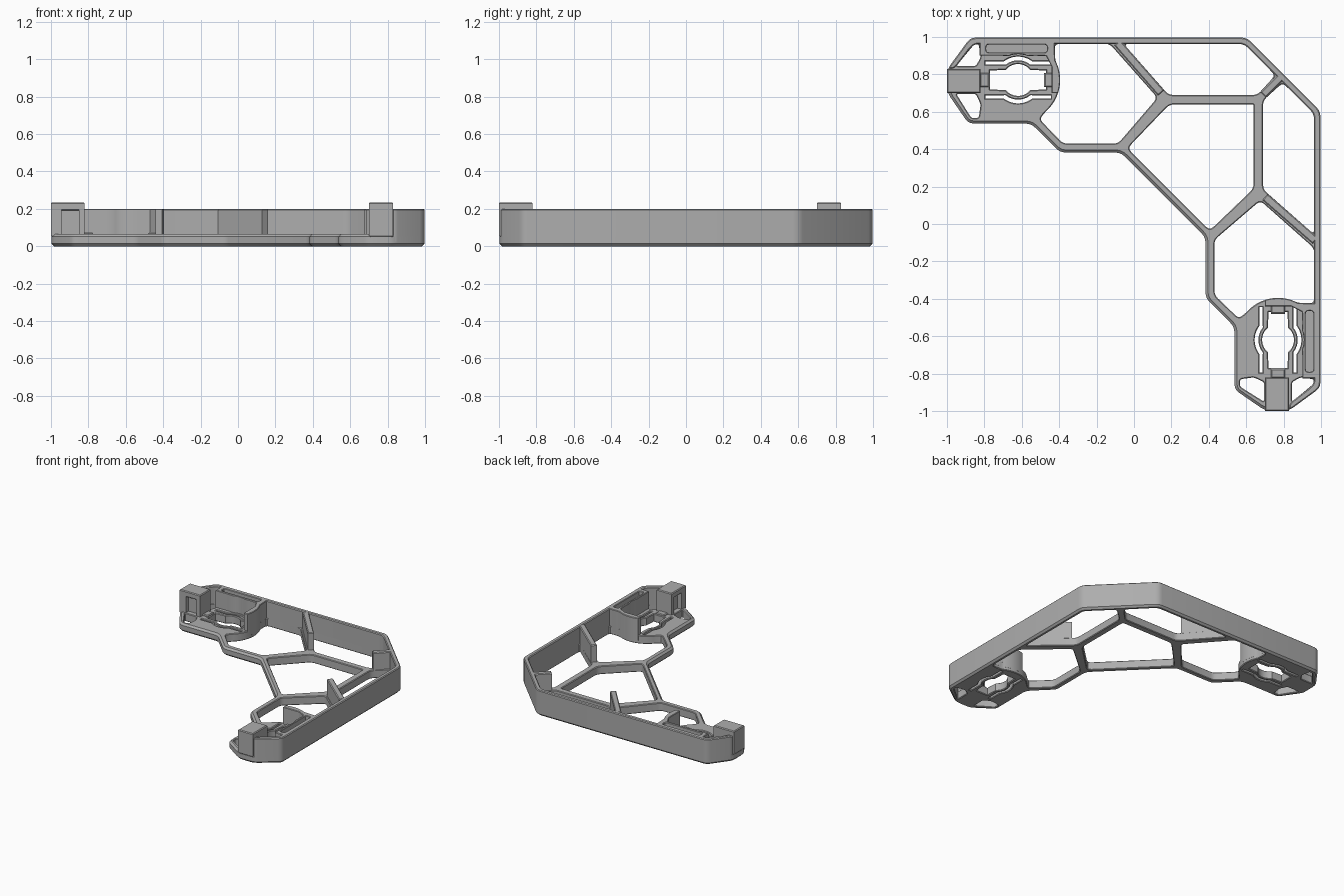
import bpy, bmesh, math
from mathutils import Vector

cube = bpy.data.objects.get("Cube")
if cube:
    bpy.data.objects.remove(cube, do_unlink=True)

grey = bpy.data.materials.new("plain grey")
grey.use_nodes = True
colour = (0.42, 0.42, 0.42, 1)
grey.diffuse_color = colour
grey.node_tree.nodes["Principled BSDF"].inputs["Base Color"].default_value = colour

FLOOR, WALL, CLIP = 0.065, 0.2, 0.235   # the three top levels
BASE = 0.02                            # upright parts start inside the frame
PAD = Vector((-0.62, 0.77))            # centre of the end pad


def swap(pts):
    """Reflect across the diagonal of the bracket."""
    return [(p[1], p[0]) for p in pts]


def mirrored(half):
    return half + swap(half)[::-1]


def rect(x0, x1, y0, y1):
    return [(x0, y0), (x1, y0), (x1, y1), (x0, y1)]


def from_pad(pts):
    return [(PAD.x + u, PAD.y + v) for u, v in pts]


def arc(radius, a0, a1, n=12):
    angles = [math.radians(a0 + (a1 - a0) * i / n) for i in range(n + 1)]
    return from_pad([(radius * math.cos(a), radius * math.sin(a)) for a in angles])


def strip(p, q, width):
    p, q = Vector(p), Vector(q)
    d = (q - p).normalized() * width / 2
    n = Vector((-d.y, d.x))
    return [p + n, p - n, q - n, q + n]


def rounded(pts, r, n=3):
    """Replace each corner by a short curve."""
    pts = [Vector(p) for p in pts]
    out = []
    for i, p in enumerate(pts):
        ends = []
        for q in (pts[i - 1], pts[(i + 1) % len(pts)]):
            d = q - p
            ends.append(p + d.normalized() * min(r, 0.4 * d.length))
        for k in range(n + 1):
            t = k / n
            out.append(ends[0] * (1 - t) ** 2 + p * 2 * t * (1 - t) + ends[1] * t * t)
    return out


def inset(pts, d):
    """Move a counter-clockwise loop inwards by d."""
    out = []
    for i, p in enumerate(pts):
        a = (p - pts[i - 1]).normalized()
        b = (pts[(i + 1) % len(pts)] - p).normalized()
        n1, n2 = Vector((-a.y, a.x)), Vector((-b.y, b.x))
        out.append(p + (n1 + n2) * d / max(0.4, 1 + n1.dot(n2)))
    return out


def prism(name, outer, z0, z1, holes=(), c=0.006, hole_c=0.004):
    """Chamfered flat solid with optional through holes."""
    bm = bmesh.new()
    caps = ([], [])
    for k, loop in enumerate([outer, *holes]):
        pts = [Vector(p) for p in loop]
        area = sum(pts[i - 1].cross(p) for i, p in enumerate(pts))
        if area < 0:
            pts.reverse()
        cut = hole_c if k else c
        small = inset(pts, -cut if k else cut)
        levels = [(small, z0), (pts, z0 + cut), (pts, z1 - cut), (small, z1)]
        rings = [[bm.verts.new((p.x, p.y, z)) for p in ring] for ring, z in levels]
        n = len(pts)
        for low, high in zip(rings, rings[1:]):
            for i in range(n):
                j = (i + 1) % n
                bm.faces.new((low[i], low[j], high[j], high[i]))
        for cap, ring in zip(caps, (rings[0], rings[-1])):
            cap += [bm.edges.get((ring[i - 1], ring[i])) for i in range(n)]
    for cap in caps:
        bmesh.ops.triangle_fill(bm, use_beauty=True, use_dissolve=False,
                                edges=cap, normal=(0, 0, 1))
    bmesh.ops.recalc_face_normals(bm, faces=bm.faces[:])
    mesh = bpy.data.meshes.new(name)
    bm.to_mesh(mesh)
    bm.free()
    mesh.materials.append(grey)
    obj = bpy.data.objects.new(name, mesh)
    bpy.context.collection.objects.link(obj)
    bpy.ops.object.select_all(action='DESELECT')
    obj.select_set(True)
    bpy.context.view_layer.objects.active = obj
    bpy.ops.object.shade_smooth_by_angle(angle=math.radians(25))


def pair(name, outer, z0, z1, holes=(), **kw):
    prism("back_" + name, outer, z0, z1, holes, **kw)
    prism("side_" + name, swap(outer), z0, z1, [swap(h) for h in holes], **kw)


# Low lattice frame: outline and cells
wall_out = [(-0.997, 0.83), (-0.875, 0.997), (0.603, 0.997)]
low_edge = [(-0.997, 0.7), (-0.885, 0.537), (-0.55, 0.537), (-0.395, 0.382), (-0.07, 0.382)]
outline = mirrored(wall_out[::-1] + low_edge)
pad_cell = [(-0.425, 0.963), (-0.13, 0.963), (0.125, 0.675), (-0.085, 0.43),
            (-0.38, 0.43), (-0.505, 0.56)] + arc(0.225, -50, 28)
wall_cell = [(-0.055, 0.963), (0.59, 0.963), (0.755, 0.795), (0.66, 0.69), (0.185, 0.69)]
middle_cell = mirrored([(0.635, 0.64), (0.19, 0.64), (-0.035, 0.405)])

# Pad openings: corner holes, round keyway and two bowed spring slots
upper_hole = [(-0.95, 0.845), (-0.855, 0.96), (-0.83, 0.96), (-0.82, 0.89), (-0.845, 0.845)]
lower_hole = [(-0.95, 0.695), (-0.87, 0.567), (-0.83, 0.567), (-0.82, 0.64), (-0.845, 0.695)]
keyway = (from_pad([(0.15, -0.05), (0.15, 0.05)]) + arc(0.085, 40, 140)
          + from_pad([(-0.15, 0.05), (-0.15, -0.05)]) + arc(0.085, 220, 320))
slot = (from_pad([(0.175, 0.082), (0.175, 0.1)]) + arc(0.125, 53, 127)
        + from_pad([(-0.175, 0.1), (-0.175, 0.082)]) + arc(0.105, 129, 51))
slot_low = [(x, 2 * PAD.y - y) for x, y in slot]

half_holes = [rounded(pad_cell, 0.025), rounded(wall_cell, 0.025),
              rounded(upper_hole, 0.012), rounded(lower_hole, 0.012),
              keyway, slot, slot_low]
cells = half_holes + [swap(h) for h in half_holes] + [rounded(middle_cell, 0.03)]
prism("lattice_frame", rounded(outline, 0.03), 0, FLOOR, cells, c=0.014, hole_c=0.005)

# Tall outer wall wrapping the corner from clip to clip
wall_in = [(-0.96, 0.83), (-0.857, 0.963), (0.589, 0.963)]
wall_loop = mirrored(wall_in) + mirrored(wall_out)[::-1]
prism("outer_wall", rounded(wall_loop, 0.03), BASE, WALL)

# Full-height ribs tying the wall to the lattice
pair("rib", strip((-0.09, 0.97), (0.145, 0.7), 0.044), BASE, WALL)
prism("corner_rib", strip((0.785, 0.785), (0.69, 0.69), 0.042), BASE, WALL)

# Curved pocket wall around each pad, with a long slot in its top
pocket = ([(-0.825, 0.975), (-0.425, 0.975)] + arc(0.225, 28, -18)
          + [(-0.44, 0.7), (-0.44, 0.84), (-0.47, 0.898), (-0.53, 0.9)]
          + arc(0.138, 68, 112, 6) + [(-0.71, 0.9), (-0.825, 0.9)])
top_slot = rounded(rect(-0.79, -0.465, 0.918, 0.959), 0.015)
pair("pocket_wall", pocket, BASE, WALL, [top_slot], c=0.004)

# Raised end clips: solid rear, two legs and a cap leave an open recess
pair("clip_cap", rect(-1, -0.82, 0.7, 0.83), WALL - 0.01, CLIP)
pair("clip_body", rect(-1, -0.82, 0.735, 0.83), 0.05, CLIP - 0.015)
pair("clip_outer_leg", rect(-1, -0.945, 0.7, 0.75), 0.05, CLIP - 0.015)
pair("clip_inner_leg", rect(-0.85, -0.82, 0.7, 0.75), 0.05, CLIP - 0.015)

# Small catches at both ends of the keyway
pair("outer_catch", rect(-0.825, -0.775, 0.732, 0.808), BASE, 0.075)
pair("inner_catch", rect(-0.48, -0.43, 0.732, 0.808), BASE, 0.075)
